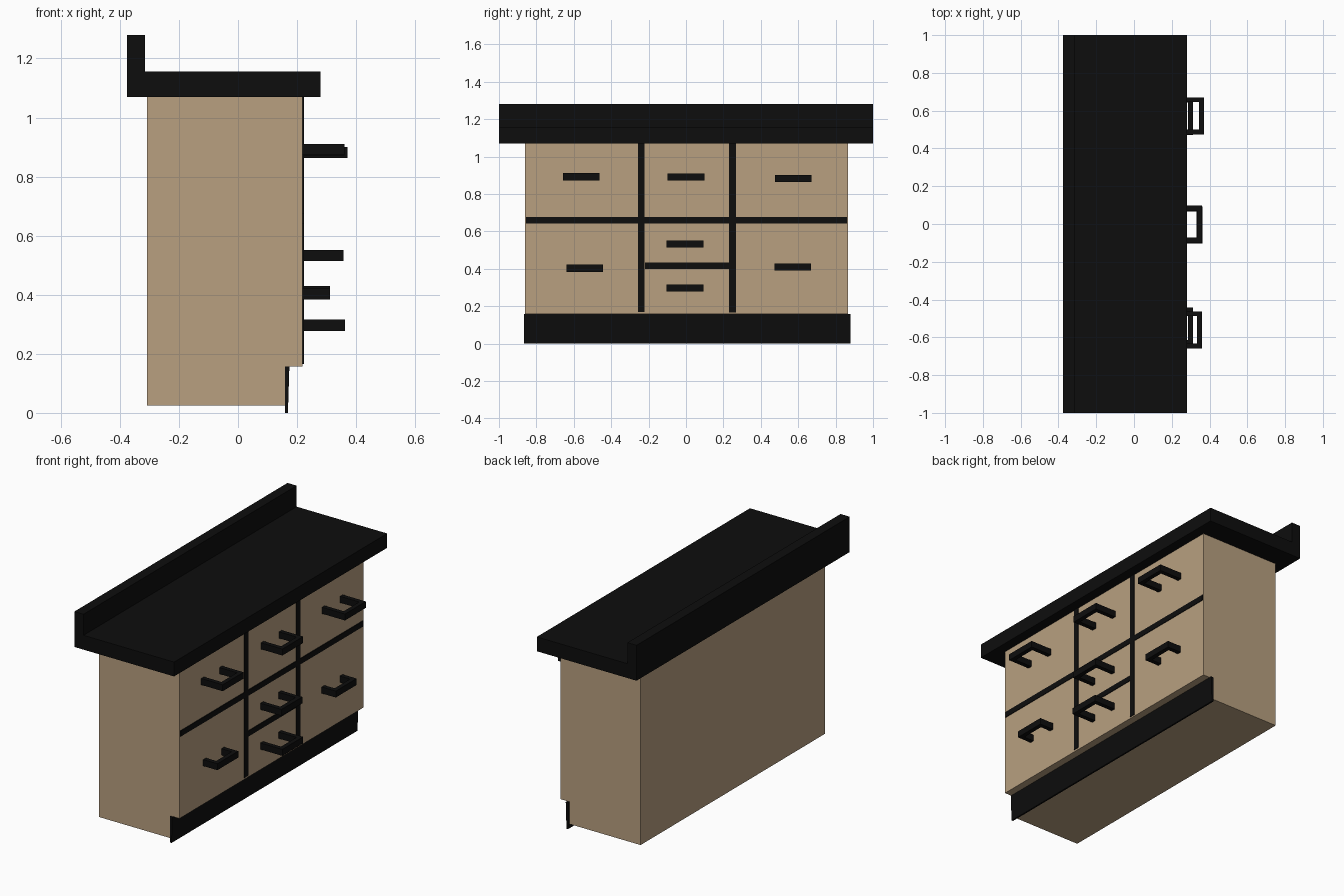
import bpy, bmesh

if "Cube" in bpy.data.objects:
    bpy.data.objects.remove(bpy.data.objects["Cube"])


def material(name, color):
    m = bpy.data.materials.new(name)
    m.diffuse_color = color
    m.use_nodes = True
    m.node_tree.nodes["Principled BSDF"].inputs["Base Color"].default_value = m.diffuse_color
    return m


wood = material("wood", (0.48, 0.35, 0.216, 1))
black = material("black", (0.004, 0.004, 0.004, 1))


def finish(name, bm, mat):
    bmesh.ops.recalc_face_normals(bm, faces=bm.faces)
    mesh = bpy.data.meshes.new(name)
    bm.to_mesh(mesh)
    bm.free()
    mesh.materials.append(mat)
    obj = bpy.data.objects.new(name, mesh)
    bpy.context.collection.objects.link(obj)
    return obj


def extrude(name, points, direction, mat):
    """Close a flat outline and extrude it along direction."""
    bm = bmesh.new()
    face = bm.faces.new([bm.verts.new(p) for p in points])
    geom = bmesh.ops.extrude_face_region(bm, geom=[face])["geom"]
    verts = [g for g in geom if isinstance(g, bmesh.types.BMVert)]
    bmesh.ops.translate(bm, verts=verts, vec=direction)
    # extrude_face_region removes nothing here, so the start cap stays
    return finish(name, bm, mat)


def side_profile(name, xz, y0, y1, mat):
    return extrude(name, [(x, y0, z) for x, z in xz], (0, y1 - y0, 0), mat)


def box(name, x, y, z, mat):
    xz = [(x[0], z[0]), (x[1], z[0]), (x[1], z[1]), (x[0], z[1])]
    return side_profile(name, xz, y[0], y[1], mat)


# Cabinet carcass with toe recess
side_profile("cabinet_body", [(-0.308, 0.025), (0.16, 0.025), (0.16, 0.157),
                              (0.219, 0.157), (0.219, 1.07), (-0.308, 1.07)],
             -0.862, 0.866, wood)

# Countertop with raised backsplash
side_profile("countertop", [(-0.375, 1.07), (0.28, 1.07), (0.28, 1.155),
                            (-0.315, 1.155), (-0.315, 1.28), (-0.375, 1.28)],
             -1, 1, black)

# Slightly leaning toe board
side_profile("toe_board", [(0.159, 0.0), (0.169, 0.0), (0.174, 0.157),
                           (0.159, 0.157)], -0.865, 0.88, black)

# Dark gaps between the drawers
FRONT = (0.214, 0.223)
box("left_divider", FRONT, (-0.257, -0.221), (0.168, 1.07), black)
box("right_divider", FRONT, (0.231, 0.267), (0.165, 1.07), black)
box("long_gap", FRONT, (-0.855, 0.86), (0.642, 0.676), black)
box("short_gap", FRONT, (-0.22, 0.235), (0.4, 0.433), black)

# U-shaped drawer handles: centre y, centre z, reach in x
handles = [(-0.56, 0.892, 0.36), (0.0, 0.89, 0.36), (0.573, 0.882, 0.37),
           (-0.541, 0.403, 0.312), (0.57, 0.41, 0.312),
           (-0.005, 0.533, 0.358), (-0.005, 0.297, 0.363)]
for i, (y, z, reach) in enumerate(handles):
    w, t, root = 0.098, 0.026, 0.215
    outline = [(root, -w), (reach, -w), (reach, w), (root, w), (root, w - t),
               (reach - t, w - t), (reach - t, t - w), (root, t - w)]
    extrude(f"drawer_handle_{i + 1}",
            [(x, y + dy, z - 0.019) for x, dy in outline], (0, 0, 0.038), black)
